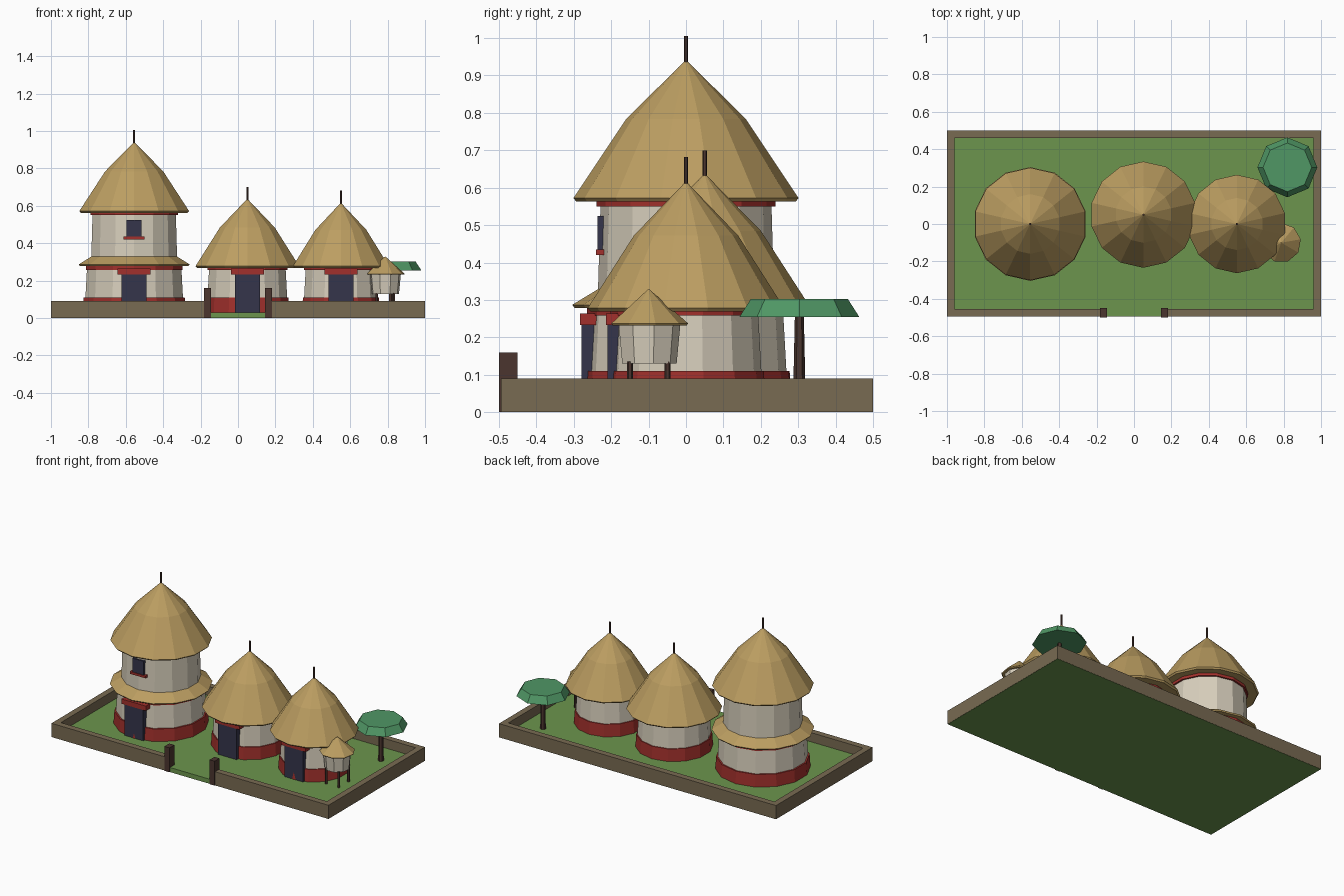
import bpy, bmesh, math

if "Cube" in bpy.data.objects:
    bpy.data.objects.remove(bpy.data.objects["Cube"])


def mat(name, rgb):
    m = bpy.data.materials.new(name)
    m.diffuse_color = (*rgb, 1)
    m.use_nodes = True
    m.node_tree.nodes["Principled BSDF"].inputs["Base Color"].default_value = m.diffuse_color
    return m


THATCH = mat("thatch", (0.50, 0.34, 0.12))
PLASTER = mat("plaster", (0.68, 0.62, 0.50))
RED = mat("red_trim", (0.36, 0.03, 0.025))
DARK = mat("dark_opening", (0.035, 0.035, 0.07))
WOOD = mat("dark_wood", (0.07, 0.036, 0.028))
EARTH = mat("earth_wall", (0.19, 0.145, 0.085))
GRASS = mat("grass", (0.15, 0.30, 0.075))
LEAF = mat("leaves", (0.08, 0.31, 0.13))
FLOOR = 0.03


def finish(bm, name, material):
    bmesh.ops.recalc_face_normals(bm, faces=bm.faces)
    me = bpy.data.meshes.new(name)
    bm.to_mesh(me)
    bm.free()
    me.materials.append(material)
    ob = bpy.data.objects.new(name, me)
    bpy.context.collection.objects.link(ob)
    return ob


def box(name, x0, x1, y0, y1, z0, z1, material):
    bm = bmesh.new()
    bmesh.ops.create_cube(bm, size=1)
    for v in bm.verts:
        v.co = ((x0, x1)[v.co.x > 0], (y0, y1)[v.co.y > 0], (z0, z1)[v.co.z > 0])
    return finish(bm, name, material)


def lathe(name, x, y, profile, n, material):
    """Closed faceted solid from (radius, z) points, one corner on the +y side."""
    bm = bmesh.new()
    rings = []
    for r, z in profile:
        if r == 0:
            rings.append([bm.verts.new((x, y, z))] * n)
        else:
            rings.append([bm.verts.new((x + r * math.sin(2 * math.pi * i / n),
                                        y + r * math.cos(2 * math.pi * i / n), z))
                          for i in range(n)])
    for a, b in zip(rings, rings[1:]):
        for i in range(n):
            j = (i + 1) % n
            bm.faces.new(list(dict.fromkeys((a[i], a[j], b[j], b[i]))))
    for r, ring in ((profile[0][0], rings[0]), (profile[-1][0], rings[-1])):
        if r:
            bm.faces.new(ring)
    return finish(bm, name, material)


def roof(name, x, y, r, eave, apex, tip):
    kink = eave + 0.58 * (apex - eave)
    lathe(name + "_roof", x, y, [(0, apex), (0.53 * r, kink), (r, eave + 0.006),
                                 (r - 0.008, eave - 0.003), (0.7 * r, eave + 0.004)], 14, THATCH)
    lathe(name + "_finial", x, y, [(0.006, apex - 0.03), (0.006, tip)], 6, WOOD)


def door(name, x, front):
    box(name + "_door", x - 0.067, x + 0.067, front, front + 0.06, FLOOR, 0.235, DARK)
    box(name + "_lintel", x - 0.088, x + 0.088, front - 0.004, front + 0.06, 0.233, 0.264, RED)


def hut(name, x, y, plinth, wall, top):
    lathe(name + "_plinth", x, y, [(plinth, FLOOR), (plinth - 0.005, 0.11)], 14, RED)
    lathe(name + "_wall", x, y, [(wall, 0.10), (wall - 0.01, 0.28)], 14, PLASTER)
    lathe(name + "_band", x, y, [(top, 0.258), (top, 0.282)], 14, RED)


# Ground and enclosure with a gate gap at the front
box("ground", -0.999, 0.999, -0.494, 0.499, 0, FLOOR, GRASS)
W0, W1 = 0.001, 0.09
box("back_wall", -1, 1, 0.46, 0.5, W0, W1, EARTH)
for s, side in ((-1, "left"), (1, "right")):
    xa, xb = sorted((s * 0.96, s))
    box(side + "_wall", xa, xb, -0.495, 0.46, W0, W1, EARTH)
    xa, xb = sorted((s * 0.163, s * 0.96))
    box(side + "_front_wall", xa, xb, -0.495, -0.455, W0, W1, EARTH)
    box(side + "_gate_post", s * 0.163 - 0.018, s * 0.163 + 0.018, -0.5, -0.45, W0, 0.16, WOOD)

# Two-storey tower
TX = -0.555
hut("tower", TX, 0, 0.282, 0.268, 0.264)
door("tower", TX, -0.28)
lathe("tower_skirt_roof", TX, 0, [(0.225, 0.335), (0.304, 0.287), (0.298, 0.279), (0.22, 0.285)], 14, THATCH)
lathe("tower_upper_wall", TX, 0, [(0.236, 0.30), (0.228, 0.57)], 14, PLASTER)
lathe("tower_upper_band", TX, 0, [(0.239, 0.55), (0.239, 0.568)], 14, RED)
box("tower_window", TX - 0.04, TX + 0.04, -0.237, -0.20, 0.43, 0.525, DARK)
box("tower_sill", TX - 0.056, TX + 0.056, -0.241, -0.20, 0.42, 0.435, RED)
roof("tower", TX, 0, 0.301, 0.566, 0.942, 1.005)

# Middle and right huts
hut("middle_hut", 0.05, 0.05, 0.23, 0.219, 0.219)
door("middle_hut", 0.05, -0.18)
roof("middle_hut", 0.05, 0.05, 0.284, 0.272, 0.638, 0.70)
hut("right_hut", 0.55, 0, 0.213, 0.202, 0.202)
door("right_hut", 0.55, -0.21)
roof("right_hut", 0.55, 0, 0.263, 0.272, 0.617, 0.682)

# Raised granary
GX, GY = 0.787, -0.1
lathe("granary_body", GX, GY, [(0.075, 0.13), (0.085, 0.235)], 9, PLASTER)
lathe("granary_roof", GX, GY, [(0, 0.33), (0.106, 0.237), (0.102, 0.232), (0.07, 0.235)], 9, THATCH)
for sx in (-1, 1):
    for sy in (-1, 1):
        lathe("granary_leg", GX + sx * 0.045, GY + sy * 0.05,
              [(0.008, FLOOR), (0.008, 0.135)], 6, WOOD)

# Flat-topped tree
lathe("tree_trunk", 0.82, 0.303, [(0.017, FLOOR), (0.012, 0.26)], 6, WOOD)
lathe("tree_canopy", 0.82, 0.303, [(0.16, 0.255), (0.13, 0.302)], 8, LEAF)
